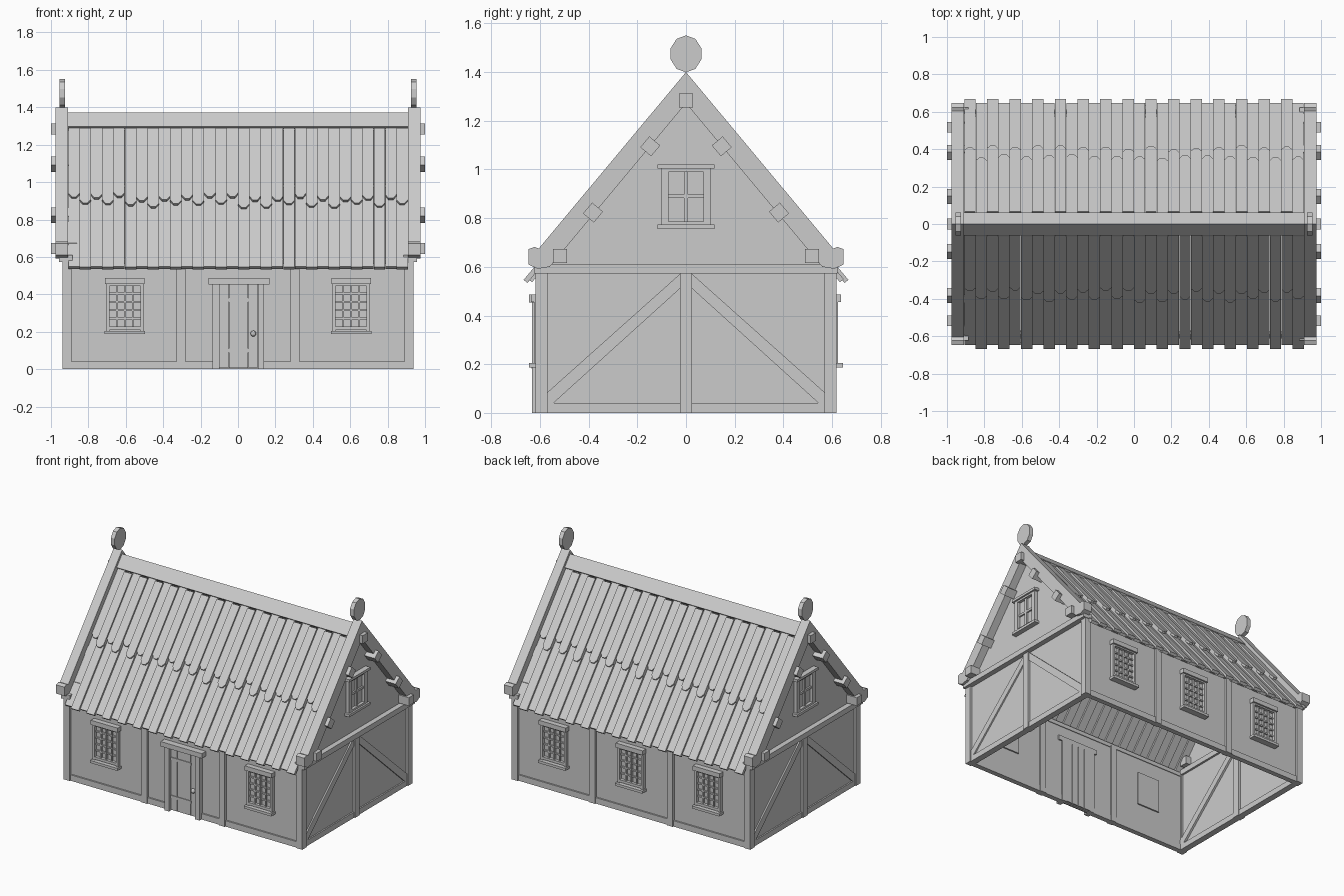
import bpy, bmesh, math, random
from mathutils import Vector

if "Cube" in bpy.data.objects:
    bpy.data.objects.remove(bpy.data.objects["Cube"])

random.seed(4)
SLOPE = 1.2
NLEN = math.hypot(SLOPE, 1)


def finish(name, bm):
    bmesh.ops.recalc_face_normals(bm, faces=bm.faces)
    me = bpy.data.meshes.new(name)
    bm.to_mesh(me)
    bm.free()
    ob = bpy.data.objects.new(name, me)
    bpy.context.collection.objects.link(ob)
    return ob


def add_solid(bm, ring_a, ring_b):
    a = [bm.verts.new(p) for p in ring_a]
    b = [bm.verts.new(p) for p in ring_b]
    n = len(a)
    bm.faces.new(a)
    bm.faces.new(b[::-1])
    for i in range(n):
        bm.faces.new((a[i], b[i], b[(i + 1) % n], a[(i + 1) % n]))


def add_box(bm, x0, x1, y0, y1, z0, z1):
    r = [(x0, y0), (x1, y0), (x1, y1), (x0, y1)]
    add_solid(bm, [(x, y, z0) for x, y in r], [(x, y, z1) for x, y in r])


def boxes(name, *dims):
    bm = bmesh.new()
    for d in dims:
        add_box(bm, *d)
    return finish(name, bm)


def prism(name, pts, x0, x1):
    """Extrude a (y, z) outline along x."""
    bm = bmesh.new()
    add_solid(bm, [(x0, y, z) for y, z in pts], [(x1, y, z) for y, z in pts])
    return finish(name, bm)


def span(s, a, b):
    return tuple(sorted((s * a, s * b)))


# Long walls, sills and wall plates
for s, side in ((-1, "front"), (1, "back")):
    boxes(side + "_wall", (-0.92, 0.92, *span(s, 0.58, 0.6), 0, 0.58))
    boxes(side + "_plate", (-0.93, 0.93, *span(s, 0.575, 0.612), 0.562, 0.59))
    if s < 0:
        boxes("front_sill", (-0.93, -0.13, -0.611, -0.575, 0, 0.042),
              (0.13, 0.93, -0.611, -0.575, 0, 0.042))
    else:
        boxes("back_sill", (-0.93, 0.93, 0.575, 0.611, 0, 0.042))
    for x in (-0.305, 0.305):
        boxes(side + "_post", (x - 0.023, x + 0.023, *span(s, 0.57, 0.618), 0, 0.575))
    for x in (-1, 1):
        boxes("corner_post", (*span(x, 0.89, 0.937), *span(s, 0.57, 0.618), 0, 0.575))


# Lattice windows on the long walls
def lattice_window(x, s, name):
    def b(x0, x1, d0, d1, z0, z1):
        return (x + x0, x + x1, *span(s, d0, d1), z0, z1)
    boxes(name + "_pane", b(-0.09, 0.09, 0.57, 0.604, 0.215, 0.455))
    boxes(name + "_frame", b(-0.1, -0.083, 0.59, 0.625, 0.2, 0.46),
          b(0.083, 0.1, 0.59, 0.625, 0.2, 0.46),
          b(-0.083, 0.083, 0.59, 0.625, 0.21, 0.228),
          b(-0.083, 0.083, 0.59, 0.625, 0.445, 0.46))
    boxes(name + "_lintel", b(-0.106, 0.106, 0.59, 0.637, 0.455, 0.487))
    boxes(name + "_ledge", b(-0.108, 0.108, 0.59, 0.645, 0.187, 0.205))
    bars = [b(v - 0.005, v + 0.005, 0.6, 0.616, 0.22, 0.45) for v in (-0.042, 0, 0.042)]
    bars += [b(-0.085, 0.085, 0.6, 0.614, z - 0.005, z + 0.005)
             for z in (0.27, 0.315, 0.36, 0.405)]
    boxes(name + "_lattice", *bars)


for x in (-0.605, 0.605):
    lattice_window(x, -1, "front_window")
for x in (-0.605, 0, 0.605):
    lattice_window(x, 1, "back_window")

# Door
boxes("door_planks", *[(-0.1 + 0.052 * i, -0.0505 + 0.052 * i, -0.61, -0.57, 0.005, 0.455)
                       for i in range(4)])
boxes("door_frame", (-0.136, -0.1, -0.632, -0.57, 0, 0.46), (0.106, 0.14, -0.632, -0.57, 0, 0.46))
boxes("door_lintel", (-0.157, 0.168, -0.645, -0.57, 0.453, 0.487))
boxes("door_hinges", *[(-0.1, 0.06, -0.615, -0.605, z - 0.01, z + 0.01) for z in (0.1, 0.37)])
bm = bmesh.new()
bmesh.ops.create_uvsphere(bm, u_segments=10, v_segments=6, radius=0.016)
bmesh.ops.translate(bm, verts=bm.verts, vec=(0.082, -0.62, 0.19))
finish("door_knob", bm)

# Gable ends
gable = [(-0.6, 0), (0.6, 0), (0.6, 0.6), (0, 1.31), (-0.6, 0.6)]
barge = [(0.605, 0.675), (0.622, 0.682), (0.648, 0.672), (0.648, 0.61), (0.61, 0.592), (0.56, 0.6)]
barge = [(0, 1.4)] + barge + [(0, 1.272)] + [(-y, z) for y, z in barge[::-1]]
for s, side in ((-1, "left"), (1, "right")):
    prism(side + "_gable_wall", gable, *span(s, 0.9, 0.92))
    boxes(side + "_tie_beam", (*span(s, 0.885, 0.957), -0.622, 0.622, 0.572, 0.61))
    boxes(side + "_sill", (*span(s, 0.885, 0.93), -0.6, 0.6, 0, 0.04))
    boxes(side + "_centre_post", (*span(s, 0.88, 0.937), -0.025, 0.025, 0, 0.575))
    for t in (-1, 1):
        prism(side + "_brace", [(t * 0.02, 0.575), (t * 0.58, 0.075), (t * 0.58, 0.035),
                                (t * 0.545, 0.04), (t * 0.02, 0.515)], *span(s, 0.885, 0.93))
        # Bargeboard half
        half = [(t * abs(y), z) for y, z in barge[:8]]
        prism(side + "_bargeboard", half, *span(s, 0.91, 0.975))
    # Projecting purlin ends
    for y, z, ang in ((0, 1.283, 0), (0.147, 1.095, 50), (-0.147, 1.095, -50), (0.382, 0.823, 50),
                      (-0.382, 0.823, -50), (0.517, 0.645, 0), (-0.517, 0.645, 0)):
        r = 0.041
        pts = [(y + r * math.cos(math.radians(a - ang)), z + r * math.sin(math.radians(a - ang)))
               for a in (45, 135, 225, 315)]
        prism(side + "_purlin_end", pts, *span(s, 0.86, 1.0))
    # Finial disc
    prism(side + "_finial", [(0.066 * math.sin(math.radians(a)), 1.475 + 0.076 * math.cos(math.radians(a)))
                             for a in range(0, 360, 36)], *span(s, 0.925, 0.955))
    # Four-pane gable window
    a, b = 0.9, 0.945
    boxes(side + "_window_pane", (*span(s, 0.89, 0.924), -0.09, 0.09, 0.78, 1.0))
    boxes(side + "_window_frame",
          (*span(s, a, b), -0.102, -0.072, 0.77, 1.005), (*span(s, a, b), 0.072, 0.102, 0.77, 1.005),
          (*span(s, a, b), -0.072, 0.072, 0.77, 0.787), (*span(s, a, b), -0.072, 0.072, 0.99, 1.005),
          (*span(s, a, 0.937), -0.009, 0.009, 0.78, 1.0),
          (*span(s, a, 0.935), -0.072, 0.072, 0.882, 0.898))
    boxes(side + "_window_ledge", (*span(s, a, 0.957), -0.118, 0.118, 0.755, 0.773))
    boxes(side + "_window_lintel", (*span(s, a, 0.957), -0.118, 0.118, 1.003, 1.021))


# Roof planks: two overlapping rows, alternately over and under
def add_plank(bm, s, outline, c, t=0.02):
    n = Vector((0, SLOPE * s, 1)) / NLEN
    top = [Vector((x, s * y, c - SLOPE * y)) for x, y in outline]
    add_solid(bm, top, [p - n * t for p in top])


for s, side in ((-1, "front"), (1, "back")):
    lower, upper = bmesh.new(), bmesh.new()
    for i in range(30):
        x = -0.877 + 0.0605 * i
        over = (i % 2 == 0) if s > 0 else (i % 2 == 1)
        w = 0.0305 if over else 0.0295
        end = 0.667 if over else 0.648
        add_plank(lower, s, [(x - w, 0.3), (x + w, 0.3), (x + w, end), (x - w, end)],
                  1.347 if over else 1.327)
        tip = (0.41 if over else 0.365) + random.uniform(-0.012, 0.012)
        start = 0.067 if over else 0.012
        add_plank(upper, s, [(x - w, start), (x + w, start), (x + w, tip - 0.016), (x + 0.012, tip),
                             (x - 0.012, tip), (x - w, tip - 0.016)],
                  1.369 if over else 1.352)
    finish(side + "_lower_planks", lower)
    finish(side + "_upper_planks", upper)

# Ridge cap
prism("ridge_cap", [(0, 1.372), (0.062, 1.298), (0.045, 1.283), (0, 1.337),
                    (-0.045, 1.283), (-0.062, 1.298)], -0.912, 0.912)
